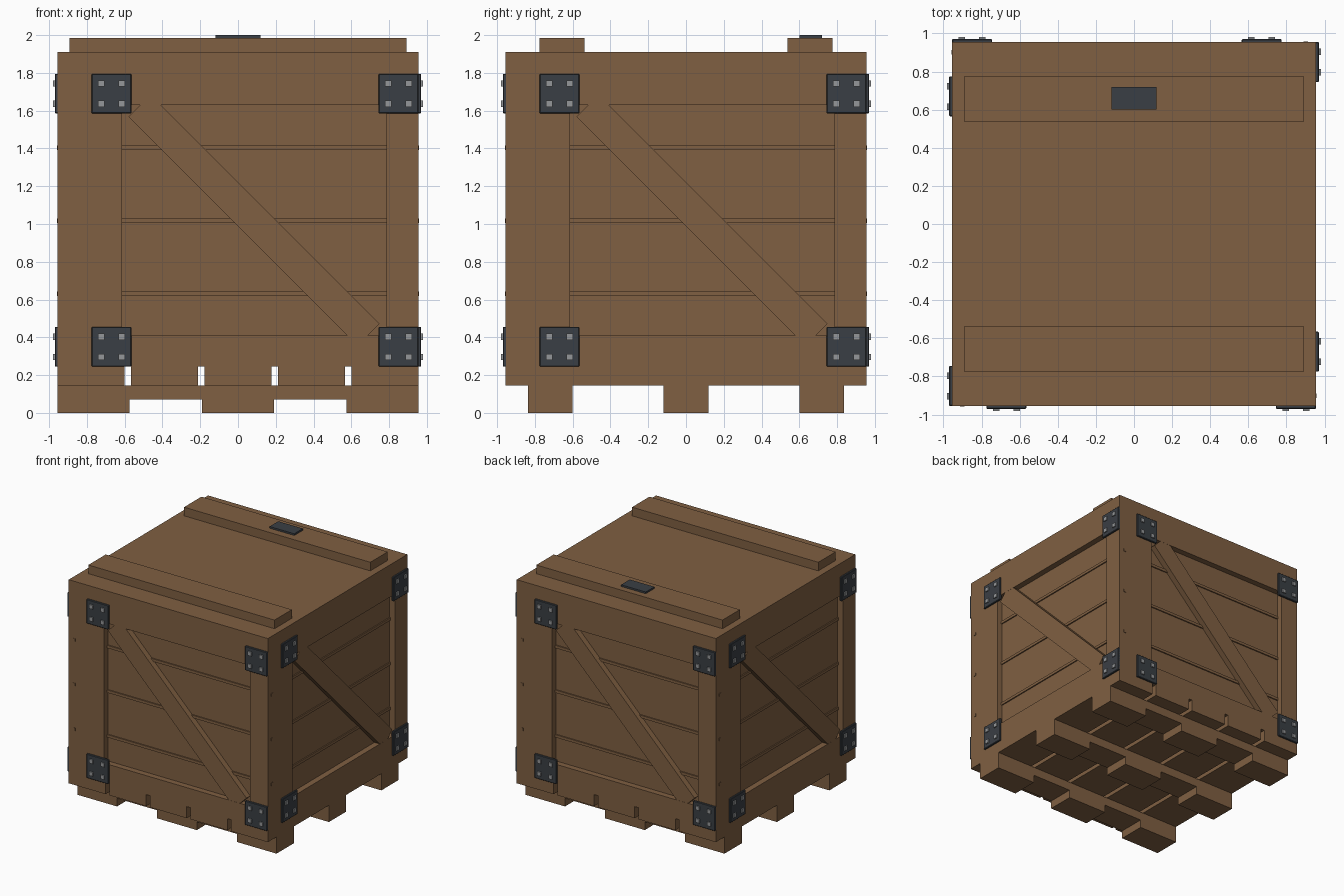
import bpy, bmesh
from math import radians
from mathutils import Matrix, Vector

cube = bpy.data.objects.get("Cube")
if cube:
    bpy.data.objects.remove(cube, do_unlink=True)


def material(name, rgb):
    m = bpy.data.materials.new(name)
    m.use_nodes = True
    m.diffuse_color = (*rgb, 1)
    bsdf = next(n for n in m.node_tree.nodes if n.type == 'BSDF_PRINCIPLED')
    bsdf.inputs["Base Color"].default_value = (*rgb, 1)
    return m


WOOD = material("brown_wood", (0.215, 0.116, 0.054))
IRON = material("dark_iron", (0.042, 0.049, 0.058))
BOLT = material("grey_bolt", (0.30, 0.31, 0.32))


def boxes(name, spans, mat, matrix=Matrix(), bevel=0):
    """One object made of boxes, each given as (x0, x1), (y0, y1), (z0, z1)."""
    bm = bmesh.new()
    for span in spans:
        centre = Vector([(a + b) / 2 for a, b in span])
        size = Vector([b - a for a, b in span])
        place = matrix @ Matrix.Translation(centre) @ Matrix.Diagonal((*size, 1))
        bmesh.ops.create_cube(bm, size=1, matrix=place)
    if bevel:
        bmesh.ops.bevel(bm, geom=bm.edges[:], offset=bevel, segments=1,
                        affect='EDGES')
    mesh = bpy.data.meshes.new(name)
    bm.to_mesh(mesh)
    bm.free()
    mesh.materials.append(mat)
    ob = bpy.data.objects.new(name, mesh)
    bpy.context.collection.objects.link(ob)
    return ob


H = 0.955            # half width of the crate
T = 0.17             # timber width
BASE, LID, TOP = 0.245, 1.8, 1.91
LEFT, RIGHT = -H + 2 * T, H - T      # opening of a side frame
LOW, HIGH = 0.41, 1.63
FACE = (-H, -H + T)

# Pallet: feet, cross bearers and five deck boards
rows = [(y - 0.118, y + 0.118) for y in (-0.718, 0, 0.718)]
feet = [(-H, -0.575), (-0.19, 0.19), (0.575, H)]
boxes("pallet_feet", [(x, y, (0, 0.07)) for x in feet for y in rows], WOOD)
boxes("pallet_bearers", [((-H, H), y, (0.07, 0.145)) for y in rows], WOOD)
gap = 0.035
width = (2 * H - 4 * gap) / 5
starts = [-H + i * (width + gap) for i in range(5)]
boxes("pallet_deck", [((x, x + width), (-H, H), (0.145, BASE)) for x in starts], WOOD)
boxes("crate_floor", [((-RIGHT, RIGHT), (-RIGHT, RIGHT), (BASE, BASE + 0.03))], WOOD)

# Four identical sides, each lapping the next at the corner
for k, side in enumerate(("front", "left", "back", "right")):
    turn = Matrix.Rotation(radians(90 * k), 4, 'Z')

    boxes(side + "_frame", [
        ((-H + T, LEFT), FACE, (BASE, LID)),
        ((RIGHT, H), FACE, (BASE, LID)),
        ((LEFT, RIGHT), FACE, (BASE, LOW)),
        ((LEFT, RIGHT), FACE, (HIGH, LID))], WOOD, turn)

    # Recessed boards with thin strips over the joints
    joints = [0.63, 1.017, 1.404]
    edges = [LOW] + joints + [HIGH]
    boxes(side + "_boards", [((LEFT, RIGHT), (-0.903, -0.83), z)
                             for z in zip(edges, edges[1:])], WOOD, turn)
    boxes(side + "_joint_strips", [((LEFT, H + 0.004), (-0.913, -0.89),
                                    (z - 0.012, z + 0.012)) for z in joints], WOOD, turn)

    # Diagonal brace
    tilt = Matrix.Translation((T / 2, 0, 1.02)) @ Matrix.Rotation(radians(45), 4, 'Y')
    boxes(side + "_brace", [((-0.858, 0.858), (-H + 0.001, -0.89),
                             (-0.082, 0.082))], WOOD, turn @ tilt)

    # Corner plates with four bolts each
    spots = [(x, z) for x in (-0.67, 0.85) for z in (0.35, 1.69)]
    boxes(side + "_corner_plates", [((x - 0.105, x + 0.105), (-0.97, -0.95),
                                     (z - 0.105, z + 0.105)) for x, z in spots],
          IRON, turn, 0.004)
    r = 0.017
    boxes(side + "_bolts", [((x + dx - r, x + dx + r), (-0.98, -0.96),
                             (z + dz - r, z + dz + r))
                            for x, z in spots
                            for dx in (-0.054, 0.054) for dz in (-0.054, 0.054)],
          BOLT, turn)

# Lid with two battens and a small metal plate
boxes("lid", [((-H, H), (-H, H), (LID, TOP))], WOOD)
boxes("lid_battens", [((-0.893, 0.893), y, (TOP, 1.985))
                      for y in ((-0.775, -0.537), (0.537, 0.775))], WOOD)
boxes("lid_plate", [((-0.118, 0.118), (0.602, 0.72), (1.98, 2.0))], IRON)
